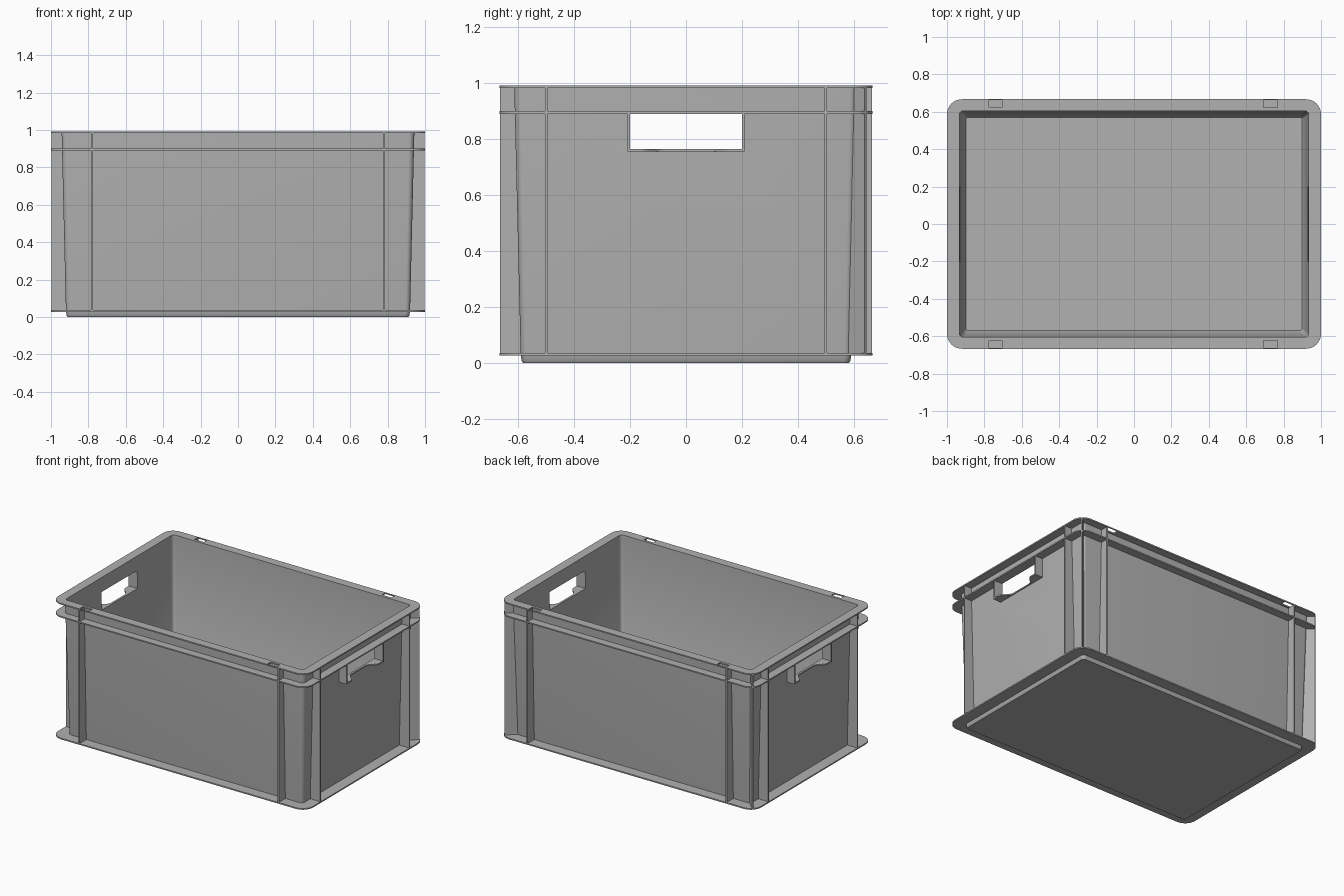
import bpy, bmesh
from math import cos, sin, pi
from mathutils import Vector

cube = bpy.data.objects.get("Cube")
if cube:
    bpy.data.objects.remove(cube, do_unlink=True)

grey = bpy.data.materials.new("grey plastic")
grey.use_nodes = True
COLOUR = (0.44, 0.44, 0.44, 1)
grey.diffuse_color = COLOUR
grey.node_tree.nodes["Principled BSDF"].inputs["Base Color"].default_value = COLOUR

# Overall sizes
HX, HY = 1.0, 0.667            # half size of the flanges
TOP, BAND, BASE = 0.992, 0.9, 0.036
SHEET = 0.009                  # plastic thickness
RIM_R = 0.08


def wall(z, inset=0.0):
    """Half sizes of the tapered wall at height z."""
    t = (z - BASE) / (TOP - BASE)
    return 0.92 + 0.023 * t - inset, 0.591 + 0.023 * t - inset


def rounded(hx, hy, z, r, steps=8):
    pts = []
    for i, (sx, sy) in enumerate(((1, 1), (-1, 1), (-1, -1), (1, -1))):
        for k in range(steps + 1):
            a = (i + k / steps) * pi / 2
            pts.append((sx * (hx - r) + r * cos(a), sy * (hy - r) + r * sin(a), z))
    return pts


def finish(name, bm, smooth=False):
    bmesh.ops.recalc_face_normals(bm, faces=bm.faces[:])
    mesh = bpy.data.meshes.new(name)
    bm.to_mesh(mesh)
    bm.free()
    mesh.materials.append(grey)
    ob = bpy.data.objects.new(name, mesh)
    bpy.context.collection.objects.link(ob)
    if smooth:
        bpy.ops.object.select_all(action='DESELECT')
        ob.select_set(True)
        bpy.context.view_layer.objects.active = ob
        bpy.ops.object.shade_smooth_by_angle(angle=0.6)
    return ob


def loft(name, sections, closed=False):
    """Skin a list of equal loops; cap the ends or join them into a ring."""
    bm = bmesh.new()
    loops = [[bm.verts.new(p) for p in s] for s in sections]
    n = len(loops[0])
    pairs = list(zip(loops, loops[1:]))
    if closed:
        pairs.append((loops[-1], loops[0]))
    else:
        bm.faces.new(loops[0])
        bm.faces.new(loops[-1])
    for a, b in pairs:
        for i in range(n):
            j = (i + 1) % n
            bm.faces.new((a[i], a[j], b[j], b[i]))
    return finish(name, bm, True)


def prism(name, pts, vec):
    """Extrude a flat polygon along vec."""
    bm = bmesh.new()
    face = bm.faces.new([bm.verts.new(p) for p in pts])
    new = bmesh.ops.extrude_face_region(bm, geom=[face])["geom"]
    bmesh.ops.translate(bm, vec=vec, verts=[v for v in new if isinstance(v, bmesh.types.BMVert)])
    return finish(name, bm)


def box(name, lo, hi):
    pts = [(lo[0], lo[1], lo[2]), (hi[0], lo[1], lo[2]), (hi[0], hi[1], lo[2]), (lo[0], hi[1], lo[2])]
    return prism(name, pts, (0, 0, hi[2] - lo[2]))


def cut(ob, cutter):
    mod = ob.modifiers.new("cut", 'BOOLEAN')
    mod.operation, mod.solver, mod.object = 'DIFFERENCE', 'EXACT', cutter
    bpy.ops.object.select_all(action='DESELECT')
    bpy.context.view_layer.objects.active = ob
    ob.select_set(True)
    bpy.ops.object.modifier_apply(modifier=mod.name)
    bpy.data.objects.remove(cutter, do_unlink=True)


# Tapered tub with floor and foot
wall_top = TOP - SHEET / 2
inner_top, inner_low = wall(wall_top, SHEET), wall(BASE, SHEET)
tub = loft("tub", [
    rounded(0.911, 0.582, 0, 0.02),
    rounded(0.917, 0.588, 0.008, 0.025),
    rounded(*wall(BASE), BASE, 0.025),
    rounded(*wall(wall_top), wall_top, 0.03),
    rounded(*inner_top, wall_top, 0.022),
    rounded(*inner_low, BASE, 0.018),
    rounded(inner_low[0] - 0.012, inner_low[1] - 0.012, 0.014, 0.012),
])

# Hand holes through both ends
GRIP, GRIP_LOW, GRIP_TOP = 0.2, 0.765, BAND - SHEET
cut(tub, box("grip_cutter", (-1.2, -GRIP, GRIP_LOW), (1.2, GRIP, GRIP_TOP)))


# Flanges around the tub
def flange(name, top, inset):
    low = top - SHEET
    a, b = wall(low, inset), wall(top, inset)
    return loft(name, [rounded(HX, HY, low, RIM_R), rounded(HX, HY, top, RIM_R),
                       rounded(*b, top, 0.022), rounded(*a, low, 0.022)], True)


flange("bottom_flange", BASE, SHEET / 2)
flange("band_flange", BAND, SHEET / 2)
rim = flange("top_rim", TOP, SHEET)

# Latch slots in the top rim
for sx in (-1, 1):
    for sy in (-1, 1):
        x, y = sx * 0.73 - 0.015, sy * 0.643
        x = sx * 0.742 if sx < 0 else 0.73
        cut(rim, box("slot_cutter", (x - 0.037, y - 0.019, 0.95), (x + 0.037, y + 0.019, 1.05)))

# Upright ribs between the flanges
LOW, HIGH = BASE - SHEET / 2, TOP - SHEET / 2
(x0, y0), (x1, y1) = wall(LOW, SHEET / 2), wall(HIGH, SHEET / 2)
EDGE = 0.002
for s in (-1, 1):
    for t in (-1, 1):
        side = "left" if s > 0 else "right"
        end = "back" if t > 0 else "front"
        ox, oy = s * (HX - EDGE), t * (HY - EDGE)
        x, y = s * 0.781 - SHEET / 2, t * 0.499 - SHEET / 2
        prism(f"{end}_{side}_long_rib",
              [(x, t * y0, LOW), (x, oy, LOW), (x, oy, HIGH), (x, t * y1, HIGH)], (SHEET, 0, 0))
        prism(f"{end}_{side}_end_rib",
              [(s * x0, y, LOW), (ox, y, LOW), (ox, y, HIGH), (s * x1, y, HIGH)], (0, SHEET, 0))

    # Diagonal rib on each back corner
    off = Vector((s, -1, 0)).normalized() * SHEET / 2
    reach = RIM_R * (1 - cos(pi / 4)) + EDGE
    tip = (s * (HX - reach), HY - reach)
    inn = 0.006
    pts = [(s * (x0 - inn), y0 - inn, LOW), (*tip, LOW), (*tip, HIGH), (s * (x1 - inn), y1 - inn, HIGH)]
    prism(f"back_{side}_corner_rib", [Vector(p) - off for p in pts], off * 2)

    # Hand hole lip: two cheeks and a scooped sill
    xa, xb = s * wall(GRIP_LOW, SHEET / 2)[0], s * wall(BAND, SHEET / 2)[0]
    for t in (-1, 1):
        y = t * (GRIP + SHEET / 2) - SHEET / 2
        prism(f"{side}_grip_cheek",
              [(xa, y, GRIP_LOW - SHEET), (ox, y, GRIP_LOW - SHEET), (ox, y, BAND - SHEET / 2),
               (xb, y, BAND - SHEET / 2)], (0, SHEET, 0))
    near = wall(GRIP_LOW)[0] + 0.006
    half = []
    for k in range(9):
        u = k / 8
        half.append((s * (near + (HX - EDGE - near) * (1 - cos(pi * u)) / 2), 0.08 + 0.08 * u))
    half.append((ox, GRIP + EDGE))
    edge = [(px, -py) for px, py in reversed(half)] + half
    sill = [(xa, -GRIP - EDGE)] + edge + [(xa, GRIP + EDGE)]
    prism(f"{side}_grip_sill", [(px, py, GRIP_LOW - SHEET) for px, py in sill], (0, 0, SHEET))
